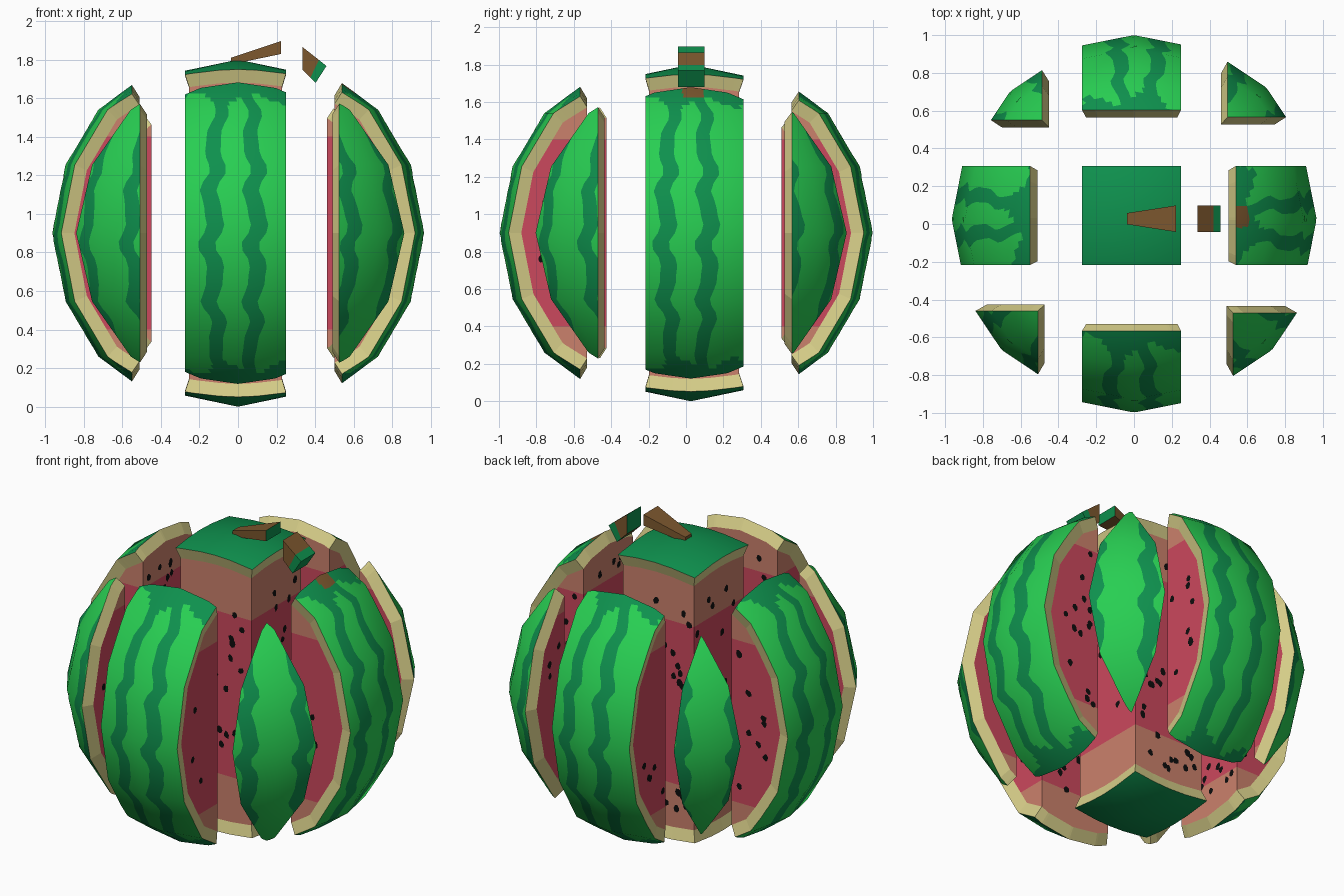
import bpy, bmesh, math, random
from mathutils import Vector

if "Cube" in bpy.data.objects:
    bpy.data.objects.remove(bpy.data.objects["Cube"])

random.seed(4)
ZC = 0.9            # height of the melon's middle
INSET = 0.92        # flesh size relative to the skin
PROFILE = [(0, -.9), (.43, -.81), (.66, -.64), (.83, -.354), (.9, 0),
           (.83, .354), (.66, .64), (.43, .81), (0, .9)]


def material(name, rgb):
    m = bpy.data.materials.new(name)
    m.diffuse_color = (*rgb, 1)
    m.use_nodes = True
    m.node_tree.nodes["Principled BSDF"].inputs["Base Color"].default_value = m.diffuse_color
    return m


LIGHT, DARK, CREAM, RED, SALMON, BLACK, BROWN = range(7)
MATS = [material("light green skin", (.021, .62, .085)),
        material("dark green stripe", (.0044, .28, .075)),
        material("cream rind", (.68, .62, .25)),
        material("red flesh", (.60, .065, .11)),
        material("salmon flesh", (.60, .22, .15)),
        material("black seed", (.004, .004, .004)),
        material("brown stem", (.20, .095, .027))]


def make_object(name, bm, loc, smooth_skin=False):
    me = bpy.data.meshes.new(name)
    bm.to_mesh(me)
    bm.free()
    for m in MATS:
        me.materials.append(m)
    if smooth_skin:
        # round shading on the faceted skin, flat shading on the rim
        normals = [None] * len(me.loops)
        for p in me.polygons:
            for li in p.loop_indices:
                v = me.vertices[me.loops[li].vertex_index].co
                normals[li] = v.normalized() if p.use_smooth else p.normal.copy()
        me.normals_split_custom_set(normals)
    ob = bpy.data.objects.new(name, me)
    ob.location = loc
    bpy.context.collection.objects.link(ob)
    return ob


# 16-sided, 8-ring ball, optionally divided finely with wavy columns
def ball(cols, div, scale, wave):
    bm = bmesh.new()
    rows = []
    for i in range(1, 8 * div):
        k, f = divmod(i, div)
        f /= div
        r = PROFILE[k][0] * (1 - f) + PROFILE[k + 1][0] * f
        z = PROFILE[k][1] * (1 - f) + PROFILE[k + 1][1] * f
        w = wave * (math.sin(z * 23) + .45 * math.sin(z * 41 + 1))
        row = []
        for j in range(cols):
            t = 2 * math.pi * j / cols + w
            step = math.pi / 8
            q = r * math.cos(step / 2) / math.cos((t % step) - step / 2)
            row.append(bm.verts.new(Vector((q * math.cos(t), q * math.sin(t), z)) * scale))
        rows.append(row)
    lo = bm.verts.new((0, 0, -.9 * scale))
    hi = bm.verts.new((0, 0, .9 * scale))
    for j in range(cols):
        n = (j + 1) % cols
        faces = [bm.faces.new((lo, rows[0][n], rows[0][j])),
                 bm.faces.new((hi, rows[-1][j], rows[-1][n]))]
        for a, b in zip(rows, rows[1:]):
            faces.append(bm.faces.new((a[j], a[n], b[n], b[j])))
        # stripes by column
        deg = (360 * (j + .5) / cols + 45) % 90 - 45
        stripe = min(abs(deg - c) for c in (-35, -8.5, 6.5, 34)) < 3
        for f in faces:
            z = f.calc_center_median().z
            edge = .70 + .03 * math.sin(j * 24 * math.pi / cols)
            f.material_index = DARK if stripe or abs(z) > edge else LIGHT
    bm.normal_update()
    return bm


def walls(xr, yr):
    for axis, rng in ((0, xr), (1, yr)):
        for side, val in zip((-1, 1), rng):
            if val is not None:
                yield axis, side, val


def cut(bm, axis, side, val):
    co, no = Vector((0, 0, 0)), Vector((0, 0, 0))
    co[axis], no[axis] = val, side
    geom = bm.verts[:] + bm.edges[:] + bm.faces[:]
    res = bmesh.ops.bisect_plane(bm, geom=geom, dist=1e-5, plane_co=co,
                                 plane_no=no, clear_outer=True)
    return [e for e in res["geom_cut"] if isinstance(e, bmesh.types.BMEdge)]


# green skin patch with a cream rim leaning towards the middle
def rind(name, d, xr, yr):
    bm = ball(240, 8, 1, .024)
    for w in walls(xr, yr):
        cut(bm, *w)
    for f in bm.faces:
        f.smooth = True
        c = f.calc_center_median()
        # stain below the broken stem on the right slice
        if name == "right" and c.z > 0 and abs(c.x + d[0] - .57) < .04 and abs(c.y + d[1] - .035) < .055:
            f.material_index = BROWN
    mid = sum((v.co for v in bm.verts), Vector()) / len(bm.verts)
    border = [e for e in bm.edges if e.is_boundary]
    ext = bmesh.ops.extrude_edge_only(bm, edges=border)["geom"]
    for v in ext:
        if isinstance(v, bmesh.types.BMVert):
            v.co *= INSET
    for f in ext:
        if isinstance(f, bmesh.types.BMFace):
            f.material_index = CREAM
            f.smooth = False
            f.normal_update()
            out = f.calc_center_median() - mid
            out.z = 0
            if f.normal.dot(out) < 0:
                f.normal_flip()
    bm.normal_update()
    make_object(name + "_rind", bm, (d[0], d[1], ZC), True)


# flat flesh walls with seeds
def flesh(name, d, xr, yr):
    bm = ball(16, 1, INSET, 0)
    for f in bm.faces:
        f.material_index = LIGHT
    for axis, side, val in walls(xr, yr):
        edges = cut(bm, axis, side, val * INSET)
        for f in bmesh.ops.contextual_create(bm, geom=edges)["faces"]:
            f.material_index = RED
    bmesh.ops.recalc_face_normals(bm, faces=bm.faces[:])
    bmesh.ops.delete(bm, geom=[f for f in bm.faces if f.material_index == LIGHT],
                     context='FACES')
    for z in (-.5, .5):
        bmesh.ops.bisect_plane(bm, geom=bm.verts[:] + bm.edges[:] + bm.faces[:],
                               dist=1e-5, plane_co=(0, 0, z), plane_no=(0, 0, 1))
    for f in bm.faces:
        f.material_index = SALMON if abs(f.calc_center_median().z) > .5 else RED
    for axis, side, val in walls(xr, yr):
        other = 1 - axis
        lo, hi = (yr, xr)[other == 0]
        for _ in range(85):
            p = Vector((0, 0, random.uniform(-.75, .75)))
            p[axis] = val * INSET + side * .003
            p[other] = random.uniform(-.8, .8)
            if p.length > .75 or (lo is not None and p[other] < lo * INSET + .025) \
                    or (hi is not None and p[other] > hi * INSET - .025):
                continue
            vs = []
            for k in range(7):
                r = random.uniform(.014, .023)
                q = p.copy()
                q[other] += r * math.cos(k * math.tau / 7)
                q.z += 1.2 * r * math.sin(k * math.tau / 7)
                vs.append(bm.verts.new(q))
            f = bm.faces.new(vs)
            f.material_index = BLACK
            f.normal_update()
            if f.normal[axis] * side < 0:
                f.normal_flip()
    make_object(name + "_flesh", bm, (d[0], d[1], ZC))


MIDX, MIDY = (-.275, .249), (-.243, .281)
PIECES = [
    ("centre_column", (0, .026), MIDX, MIDY),
    ("left", (-.065, .026), (None, -.485), MIDY),
    ("right", (.067, .026), (.472, None), MIDY),
    ("front", (0, -.098), MIDX, (None, -.468)),
    ("back", (0, .1), MIDX, (.503, None)),
    ("front_left", (-.065, -.03), (None, -.443), (None, -.43)),
    ("front_right", (.095, -.03), (.43, None), (None, -.44)),
    ("back_left", (-.02, .065), (None, -.467), (.485, None)),
    ("back_right", (.065, .085), (.43, None), (.481, None)),
]
for piece in PIECES:
    rind(*piece)
    flesh(*piece)


# stem pieces: side profile (x, z, half width) extruded across y
def stem(name, pts, green_sides, body=BROWN):
    bm = bmesh.new()
    a = [bm.verts.new((x, .028 - h, z)) for x, z, h in pts]
    b = [bm.verts.new((x, .028 + h, z)) for x, z, h in pts]
    bm.faces.new(a).material_index = body
    bm.faces.new(b[::-1]).material_index = body
    for i in range(len(pts)):
        n = (i + 1) % len(pts)
        f = bm.faces.new((a[n], a[i], b[i], b[n]))
        f.material_index = DARK if i in green_sides else body
    bmesh.ops.recalc_face_normals(bm, faces=bm.faces[:])
    make_object(name, bm, (0, 0, 0))


stem("stem_base", [(-.036, 1.775, .03), (.222, 1.829, .07),
                   (.222, 1.896, .07), (-.036, 1.81, .03)], (1,))
stem("stem_tip", [(.335, 1.746, .07), (.375, 1.706, .07),
                  (.42, 1.798, .07), (.335, 1.865, .07)], (3,))
stem("stem_tip_end", [(.375, 1.706, .07), (.402, 1.679, .07),
                      (.459, 1.767, .07), (.42, 1.798, .07)], (), DARK)
